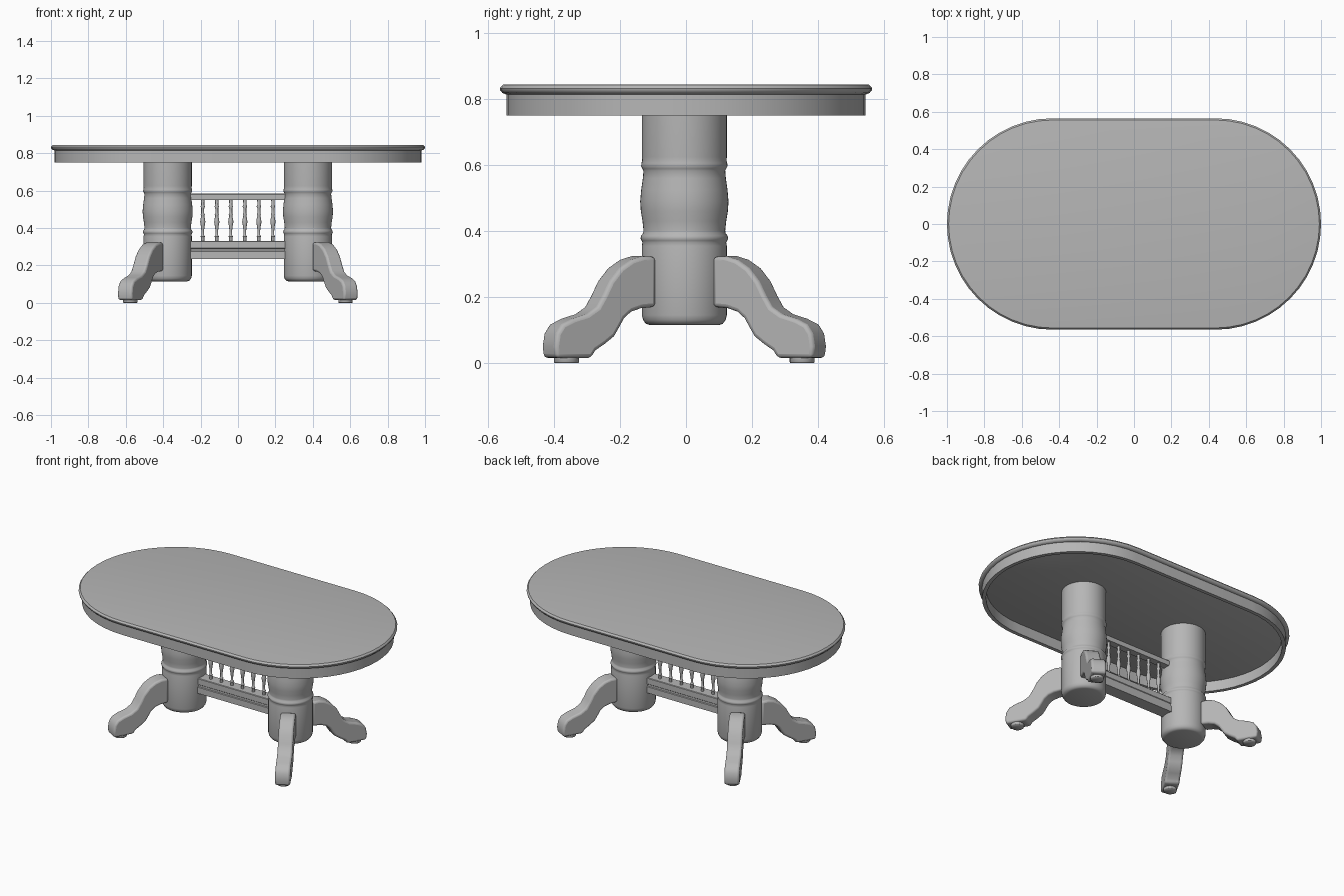
import bpy, bmesh, math
from mathutils import Vector

if "Cube" in bpy.data.objects:
    bpy.data.objects.remove(bpy.data.objects["Cube"])

CX, CY = -0.001, -0.005      # centre of the base
COL = 0.375                  # column distance from centre
ANG = math.radians(29.3)     # leg splay from the y axis

# Mid-grey finish, darker than the default
grey = bpy.data.materials.new("mid_grey")
grey.diffuse_color = (0.47, 0.47, 0.47, 1)
grey.use_nodes = True
grey.node_tree.nodes["Principled BSDF"].inputs["Base Color"].default_value = grey.diffuse_color


def finish(name, bm, bevel=0, angle=35):
    bmesh.ops.remove_doubles(bm, verts=bm.verts, dist=1e-5)
    bmesh.ops.recalc_face_normals(bm, faces=bm.faces)
    me = bpy.data.meshes.new(name)
    bm.to_mesh(me)
    bm.free()
    me.materials.append(grey)
    ob = bpy.data.objects.new(name, me)
    bpy.context.collection.objects.link(ob)
    bpy.ops.object.select_all(action='DESELECT')
    ob.select_set(True)
    bpy.context.view_layer.objects.active = ob
    if bevel:
        m = ob.modifiers.new("bevel", 'BEVEL')
        m.width, m.segments, m.limit_method = bevel, 3, 'ANGLE'
        m.angle_limit = math.radians(50)
    bpy.ops.object.shade_smooth_by_angle(angle=math.radians(angle))
    return ob


def loft(bm, loops, cyclic=False):
    rings = [[bm.verts.new(p) for p in loop] for loop in loops]
    n = len(rings[0])
    pairs = list(zip(rings, rings[1:])) + ([(rings[-1], rings[0])] if cyclic else [])
    for a, b in pairs:
        for i in range(n):
            j = (i + 1) % n
            bm.faces.new((a[i], a[j], b[j], b[i]))
    if not cyclic:
        bm.faces.new(rings[0])
        bm.faces.new(rings[-1])


def stadium(r, z, half=0.435, n=24):
    pts = []
    for side in (1, -1):
        for i in range(n + 1):
            a = -math.pi / 2 + math.pi * i / n
            pts.append((side * (half + r * math.cos(a)), side * r * math.sin(a), z))
    return pts


def lathe(name, prof, x, y, n=48):
    bm = bmesh.new()
    loft(bm, [[(x + r * math.cos(2 * math.pi * i / n), y + r * math.sin(2 * math.pi * i / n), z)
               for i in range(n)] for r, z in prof])
    return finish(name, bm, angle=60)


def beam(name, outline):
    # Extrudes a (half depth, z) outline between the two columns
    pts = [(y, z) for y, z in outline] + [(-y, z) for y, z in reversed(outline)]
    bm = bmesh.new()
    loft(bm, [[(CX + x, CY + y, z) for y, z in pts] for x in (-0.27, 0.27)])
    return finish(name, bm)


# Table top with rounded edge
bm = bmesh.new()
loft(bm, [stadium(r, z) for r, z in ((0.547, 0.815), (0.557, 0.819), (0.564, 0.827), (0.565, 0.833),
                                     (0.561, 0.839), (0.556, 0.844), (0.550, 0.845))])
finish("table_top", bm)

# Apron ring below the top
bm = bmesh.new()
loft(bm, [stadium(r, z) for r, z in ((0.545, 0.75), (0.545, 0.817), (0.522, 0.817), (0.522, 0.75))], True)
finish("apron", bm)

# Turned columns
column = [(0.105, 0.115), (0.117, 0.119), (0.125, 0.130), (0.129, 0.145), (0.129, 0.355),
          (0.127, 0.366), (0.130, 0.371), (0.133, 0.378), (0.131, 0.386), (0.125, 0.394),
          (0.124, 0.402), (0.127, 0.43), (0.132, 0.46), (0.134, 0.49), (0.131, 0.525),
          (0.126, 0.56), (0.124, 0.583), (0.127, 0.589), (0.131, 0.597), (0.130, 0.606),
          (0.128, 0.614), (0.129, 0.625), (0.129, 0.817)]
for sx, tag in ((-1, "left"), (1, "right")):
    lathe("column_" + tag, column, CX + sx * COL, CY)

# Four splayed scroll legs with foot pads
leg = [(0.122, 0.322), (0.165, 0.324), (0.205, 0.313), (0.245, 0.288), (0.28, 0.248), (0.303, 0.205),
       (0.325, 0.170), (0.36, 0.148), (0.41, 0.134), (0.447, 0.117), (0.466, 0.09), (0.473, 0.05),
       (0.468, 0.015), (0.345, 0.015), (0.33, 0.037), (0.297, 0.057), (0.265, 0.08), (0.248, 0.106),
       (0.23, 0.135), (0.205, 0.155), (0.17, 0.166), (0.122, 0.17)]
W = 0.044
for sx in (-1, 1):
    for sy in (-1, 1):
        tag = ("front" if sy < 0 else "back") + ("_left" if sx < 0 else "_right")
        d = Vector((sx * math.sin(ANG), sy * math.cos(ANG), 0))
        p = Vector((d.y, -d.x, 0))
        o = Vector((CX + sx * COL, CY, 0))
        bm = bmesh.new()
        loft(bm, [[o + d * s + p * w + Vector((0, 0, z)) for s, z in leg] for w in (-W, W)])
        finish("leg_" + tag, bm, 0.012)
        c = o + d * 0.41
        lathe("foot_pad_" + tag, [(0.036, 0), (0.038, 0.003), (0.038, 0.02)], c.x, c.y, 24)

# Stretcher beams between the columns
beam("lower_stretcher", [(0.04, 0.235), (0.04, 0.274), (0.035, 0.277), (0.035, 0.289),
                         (0.038, 0.292), (0.038, 0.327), (0.035, 0.33)])
beam("upper_rail", [(0.022, 0.55), (0.022, 0.58), (0.018, 0.585)])

# Row of turned spindles
spindle = [(0.009, 0.325), (0.009, 0.35), (0.012, 0.355), (0.007, 0.362), (0.007, 0.385),
           (0.010, 0.41), (0.014, 0.432), (0.012, 0.448), (0.008, 0.465), (0.011, 0.471),
           (0.008, 0.478), (0.008, 0.505), (0.012, 0.515), (0.008, 0.525), (0.009, 0.553)]
for i in range(6):
    lathe("spindle_%d" % (i + 1), spindle, CX + (i - 2.5) * 0.075, CY, 16)
